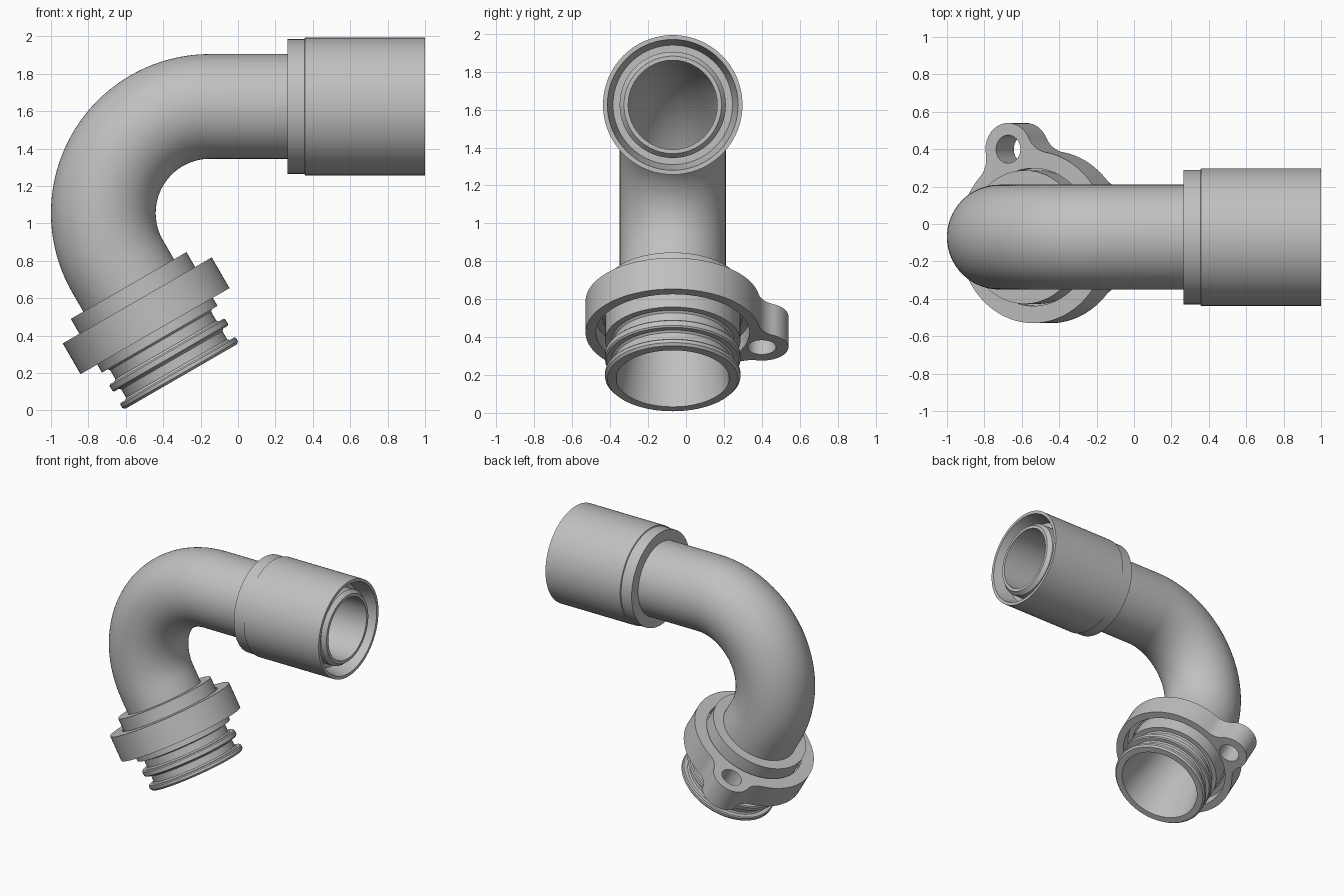
import bpy
import bmesh
from math import sin, cos, pi, radians, atan2, sqrt
from mathutils import Matrix, Vector

if "Cube" in bpy.data.objects:
    bpy.data.objects.remove(bpy.data.objects["Cube"])

SEG = 96
BEND = Vector((-0.15, -0.07, 1.055))   # centre of the elbow bend
BEND_R = 0.57
PIPE_R, BORE_R = 0.28, 0.235

grey = bpy.data.materials.new("plain grey")
grey.use_nodes = True
grey.diffuse_color = (0.53, 0.53, 0.53, 1)
grey.node_tree.nodes["Principled BSDF"].inputs["Base Color"].default_value = grey.diffuse_color


def frame(deg, t=0.0):
    """Pipe axis frame at a bend angle, moved t along the pipe."""
    a = radians(deg)
    radial = Vector((cos(a), 0, sin(a)))
    rot = Matrix((-radial, (0, -1, 0), (-sin(a), 0, cos(a)))).transposed().to_4x4()
    return Matrix.Translation(BEND + BEND_R * radial) @ rot @ Matrix.Translation((0, 0, t))


def finish(name, bm):
    bmesh.ops.recalc_face_normals(bm, faces=bm.faces)
    mesh = bpy.data.meshes.new(name)
    bm.to_mesh(mesh)
    bm.free()
    obj = bpy.data.objects.new(name, mesh)
    bpy.context.collection.objects.link(obj)
    mesh.materials.append(grey)
    return obj


def activate(obj):
    bpy.ops.object.select_all(action='DESELECT')
    obj.select_set(True)
    bpy.context.view_layer.objects.active = obj


def smooth(obj):
    activate(obj)
    bpy.ops.object.shade_smooth_by_angle(angle=radians(25))


def loft(name, rings, closed=True):
    """Skin circles given as (frame, radius); closed joins last to first."""
    bm = bmesh.new()
    loops = [[bm.verts.new(m @ Vector((r * cos(2 * pi * i / SEG), r * sin(2 * pi * i / SEG), 0)))
              for i in range(SEG)] for m, r in rings]
    pairs = list(zip(loops, loops[1:]))
    if closed:
        pairs.append((loops[-1], loops[0]))
    else:
        bm.faces.new(loops[0])
        bm.faces.new(loops[-1])
    for a, b in pairs:
        for i in range(SEG):
            j = (i + 1) % SEG
            bm.faces.new((a[i], a[j], b[j], b[i]))
    return finish(name, bm)


def lathe(name, deg, profile, closed=True):
    return loft(name, [(frame(deg, t), r) for r, t in profile], closed)


# Elbow pipe: outer skin forward, bore back
path = [frame(90, -1.11), frame(90, -0.4)]
path += [frame(90 + 120 * i / 40) for i in range(41)]
path += [frame(210, 0.2)]
rings = [(frame(90, -1.14), BORE_R), (frame(90, -1.14), 0.257)]
rings += [(m, PIPE_R) for m in path] + [(m, BORE_R) for m in reversed(path)]
smooth(loft("elbow_pipe", rings))

# Socket sleeve with an open annular gap at its mouth
smooth(lathe("socket", 90, [
    (0.26, -0.415), (0.36, -0.415), (0.36, -0.505), (0.368, -0.508),
    (0.368, -1.15), (0.345, -1.15), (0.315, -1.02), (0.26, -1.02)]))

# Spigot: collar, two seal grooves, ribs and flared bore
spigot = [(BORE_R, 0.118), (0.357, 0.118), (0.357, 0.45)]
for start, end in ((0.45, 0.525), (0.57, 0.64)):
    spigot += [(0.322, start), (0.312, start + 0.01), (0.312, end - 0.01),
               (0.322, end), (0.35, end), (0.357, end + 0.008)]
    if end < 0.6:
        spigot += [(0.357, 0.562), (0.35, 0.57)]
spigot += [(0.357, 0.667), (0.345, 0.68), (0.298, 0.68), (0.285, 0.6), (BORE_R, 0.3)]
smooth(lathe("spigot", 210, spigot))

# Flange outline: a disc blended into a bolt ear by concave fillets
DISC, EAR, FILLET = 0.46, 0.14, 0.14
ear = Vector((-0.155, -0.47))
dist, turn = ear.length, atan2(ear.y, ear.x)
a, b = DISC + FILLET, EAR + FILLET
fx = (dist ** 2 + a ** 2 - b ** 2) / (2 * dist)
fy = sqrt(a ** 2 - fx ** 2)
disc_ang, ear_ang = atan2(fy, fx), atan2(fy, fx - dist)


def arc(cx, cy, r, start, end, n):
    return [(cx + r * cos(start + (end - start) * i / n),
             cy + r * sin(start + (end - start) * i / n)) for i in range(n)]


outline = arc(dist, 0, EAR, -ear_ang, ear_ang, 32)
outline += arc(fx, fy, FILLET, ear_ang + pi, disc_ang + pi, 12) if ear_ang < disc_ang else \
    arc(fx, fy, FILLET, ear_ang - pi, disc_ang - pi, 12)
outline += arc(0, 0, DISC, disc_ang, 2 * pi - disc_ang, 90)
outline += arc(fx, -fy, FILLET, pi - disc_ang, pi - ear_ang, 12)

bm = bmesh.new()
place = frame(210) @ Matrix.Rotation(turn, 4, 'Z')
base = bm.faces.new([bm.verts.new(place @ Vector((x, y, 0.21))) for x, y in outline])
extruded = bmesh.ops.extrude_face_region(bm, geom=[base])["geom"]
shift = place.to_3x3() @ Vector((0, 0, 0.19))
bmesh.ops.translate(bm, vec=shift, verts=[v for v in extruded if isinstance(v, bmesh.types.BMVert)])
flange = finish("flange", bm)

# Cut the stepped clearance bore and the bolt hole
bore = lathe("bore_cutter", 210, [(0.368, 0.1), (0.368, 0.31), (0.405, 0.31), (0.405, 0.5)], False)
hole_frame = frame(210) @ Matrix.Translation((ear.x, ear.y, 0))
hole = loft("hole_cutter", [(hole_frame @ Matrix.Translation((0, 0, t)), 0.075)
                            for t in (0.1, 0.5)], False)
for cutter in (bore, hole):
    cutter.hide_render = True
    mod = flange.modifiers.new("cut", 'BOOLEAN')
    mod.operation = 'DIFFERENCE'
    mod.solver = 'EXACT'
    mod.object = cutter
    activate(flange)
    bpy.ops.object.modifier_apply(modifier=mod.name)
    bpy.data.objects.remove(cutter)
smooth(flange)

# Hidden web tying the flange to the spigot
smooth(lathe("flange_web", 210, [(0.34, 0.26), (0.38, 0.26), (0.38, 0.3), (0.34, 0.3)]))
